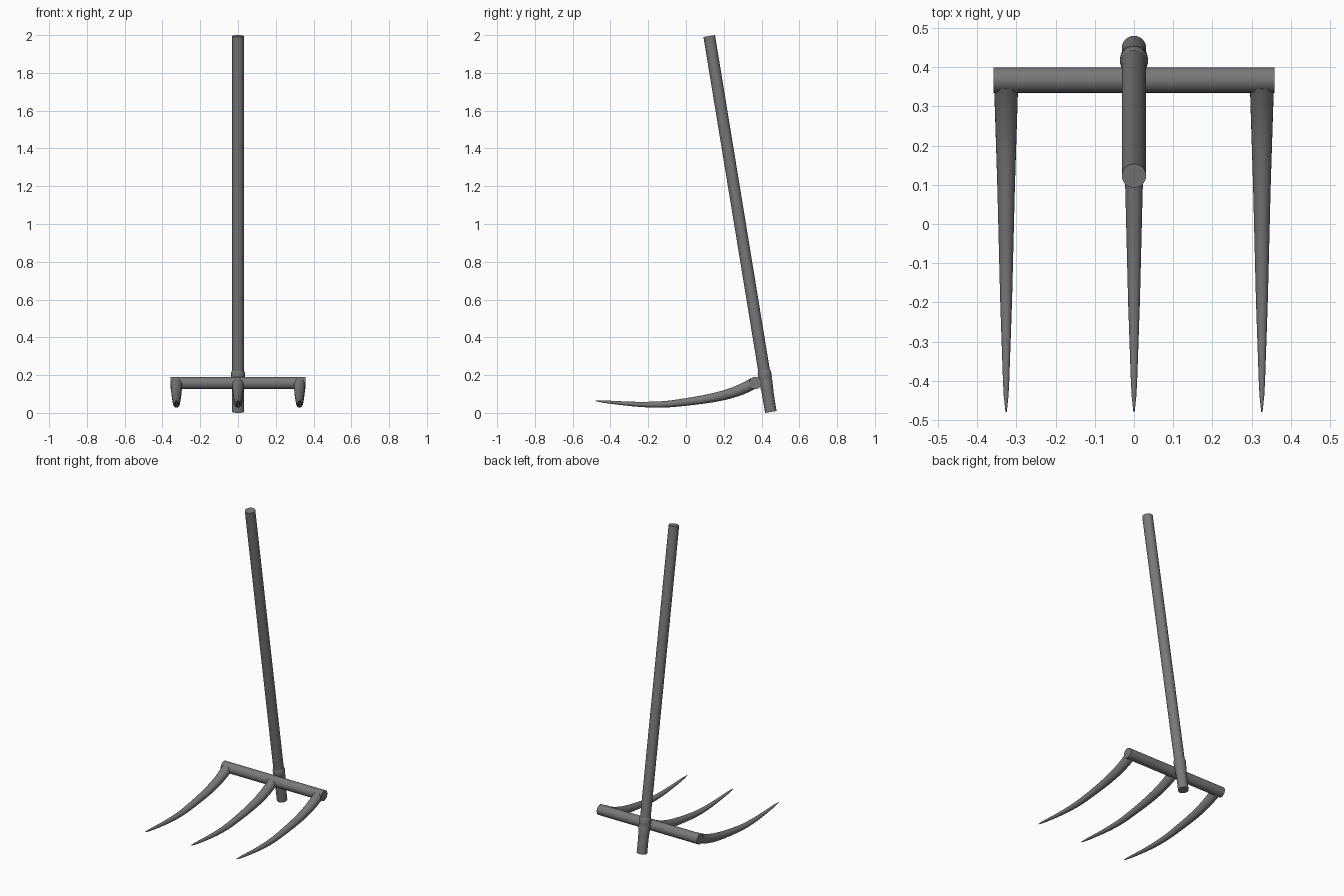
import bpy, bmesh, math
from mathutils import Vector
from mathutils.geometry import interpolate_bezier

if "Cube" in bpy.data.objects:
    bpy.data.objects.remove(bpy.data.objects["Cube"])

SIDES = 24
dark = bpy.data.materials.new("dark_grey")
dark.diffuse_color = (0.19, 0.19, 0.19, 1)
dark.use_nodes = True
dark.node_tree.nodes["Principled BSDF"].inputs["Base Color"].default_value = dark.diffuse_color


def tube(name, pts, radii, sides=SIDES):
    """Round capped tube through points that lie in one plane, one radius per point."""
    bm = bmesh.new()
    pts = [Vector(p) for p in pts]
    rings = []
    for i, (p, r) in enumerate(zip(pts, radii)):
        t = (pts[min(i + 1, len(pts) - 1)] - pts[max(i - 1, 0)]).normalized()
        ref = Vector((0, 0, 1)) if abs(t.x) > 0.9 else Vector((1, 0, 0))
        u = (ref - t * ref.dot(t)).normalized()
        v = t.cross(u)
        rings.append([bm.verts.new(p + r * (math.cos(a) * u + math.sin(a) * v))
                      for a in (2 * math.pi * k / sides for k in range(sides))])
    for a, b in zip(rings, rings[1:]):
        for k in range(sides):
            n = (k + 1) % sides
            bm.faces.new((a[k], a[n], b[n], b[k]))
    bm.faces.new(rings[0])
    bm.faces.new(rings[-1])
    bmesh.ops.recalc_face_normals(bm, faces=bm.faces)
    mesh = bpy.data.meshes.new(name)
    bm.to_mesh(mesh)
    bm.free()
    mesh.materials.append(dark)
    ob = bpy.data.objects.new(name, mesh)
    bpy.context.collection.objects.link(ob)
    bpy.ops.object.select_all(action='DESELECT')
    ob.select_set(True)
    bpy.context.view_layer.objects.active = ob
    bpy.ops.object.shade_smooth_by_angle(angle=math.radians(35))
    return ob


# Leaning handle
bottom, top = Vector((0, 0.449, 0.005)), Vector((0, 0.123, 1.995))
axis = (top - bottom).normalized()
tube("handle", [bottom, top], [0.031, 0.031])

# Stepped collar where the crossbar meets the handle
steps = [(0.095, 0.0311), (0.17, 0.035), (0.178, 0.0335),
         (0.186, 0.036), (0.21, 0.036), (0.225, 0.0312)]
tube("handle_collar", [bottom + axis * d for d, r in steps], [r for d, r in steps])

# Crossbar
tube("crossbar", [(-0.358, 0.367, 0.158), (0.358, 0.367, 0.158)], [0.0325, 0.0325])

# Three curved, tapering tines
N = 12
curve = interpolate_bezier(Vector((0, 0.358, 0.157)), Vector((0, 0.25, 0.094)),
                           Vector((0, 0.14, 0.075)), Vector((0, -0.06, 0.05)), N)
curve += interpolate_bezier(Vector((0, -0.06, 0.05)), Vector((0, -0.20, 0.035)),
                            Vector((0, -0.33, 0.05)), Vector((0, -0.479, 0.064)), N)[1:]
profile = [(0.37, 0.031), (0.30, 0.029), (0.10, 0.0225), (-0.20, 0.015),
           (-0.43, 0.007), (-0.48, 0.0015)]


def radius_at(y):
    for (y0, r0), (y1, r1) in zip(profile, profile[1:]):
        if y >= y1:
            return r0 + (r1 - r0) * (y0 - y) / (y0 - y1)
    return profile[-1][1]


for name, x in (("left_tine", -0.326), ("middle_tine", 0), ("right_tine", 0.326)):
    tube(name, [p + Vector((x, 0, 0)) for p in curve], [radius_at(p.y) for p in curve])
